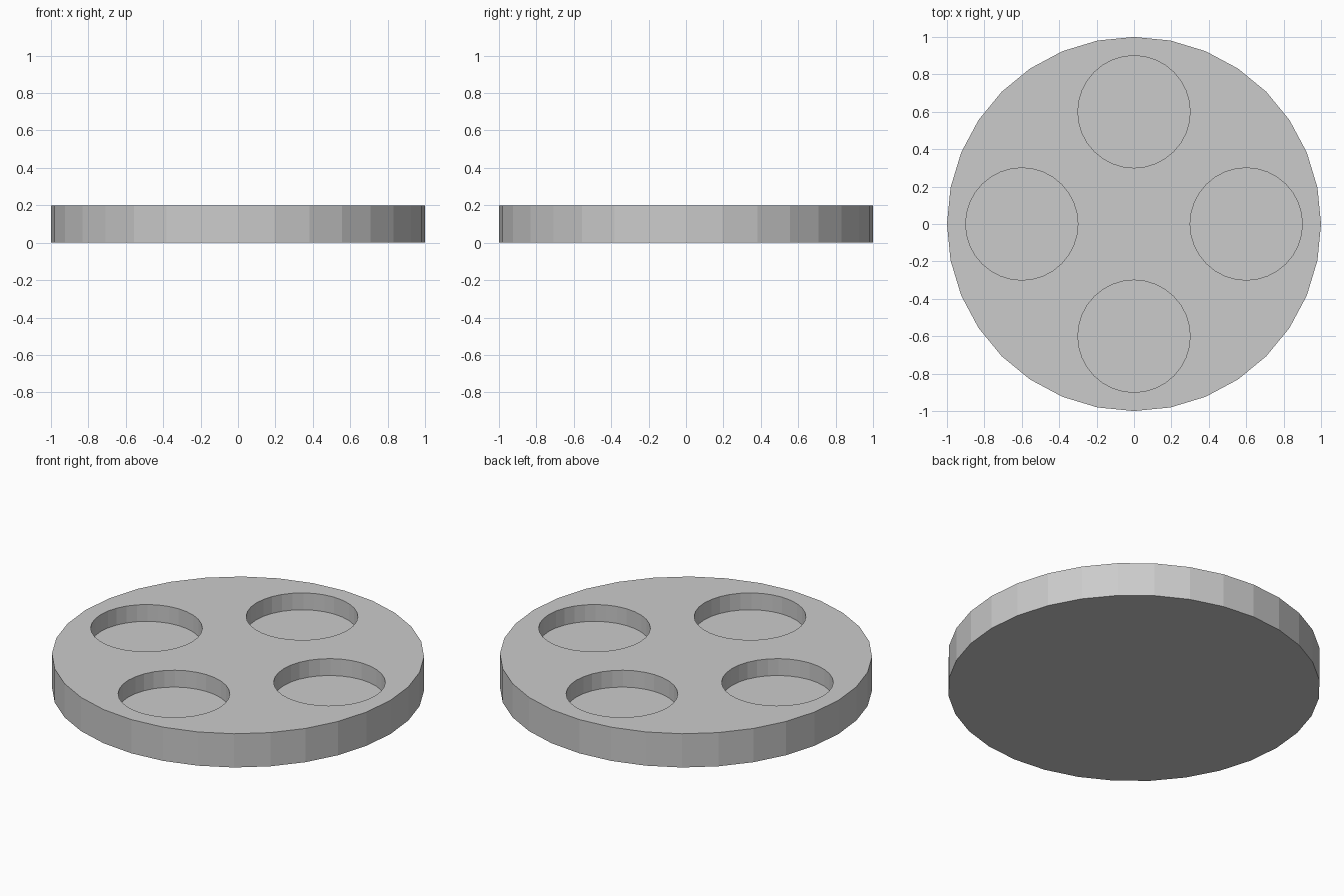
import bpy
from math import cos, sin, pi

if "Cube" in bpy.data.objects:
    bpy.data.objects.remove(bpy.data.objects["Cube"])

SIDES = 32


def cylinder(name, radius, z0, z1, x=0.0, y=0.0):
    bpy.ops.mesh.primitive_cylinder_add(
        vertices=SIDES, radius=radius, depth=z1 - z0,
        location=(x, y, (z0 + z1) / 2))
    obj = bpy.context.object
    obj.name = name
    return obj


# Round tray body
tray = cylinder("round_tray", 1.0, 0.0, 0.2)

# Four round pockets, sunk halfway into the top
for i in range(4):
    a = i * pi / 2
    cutter = cylinder(f"pocket_cutter_{i + 1}", 0.3, 0.1, 0.3,
                      0.6 * cos(a), 0.6 * sin(a))
    cutter.hide_render = True
    mod = tray.modifiers.new(f"pocket_{i + 1}", 'BOOLEAN')
    mod.operation = 'DIFFERENCE'
    mod.solver = 'EXACT'
    mod.object = cutter
    bpy.context.view_layer.objects.active = tray
    bpy.ops.object.modifier_apply(modifier=mod.name)
    bpy.data.objects.remove(cutter, do_unlink=True)
